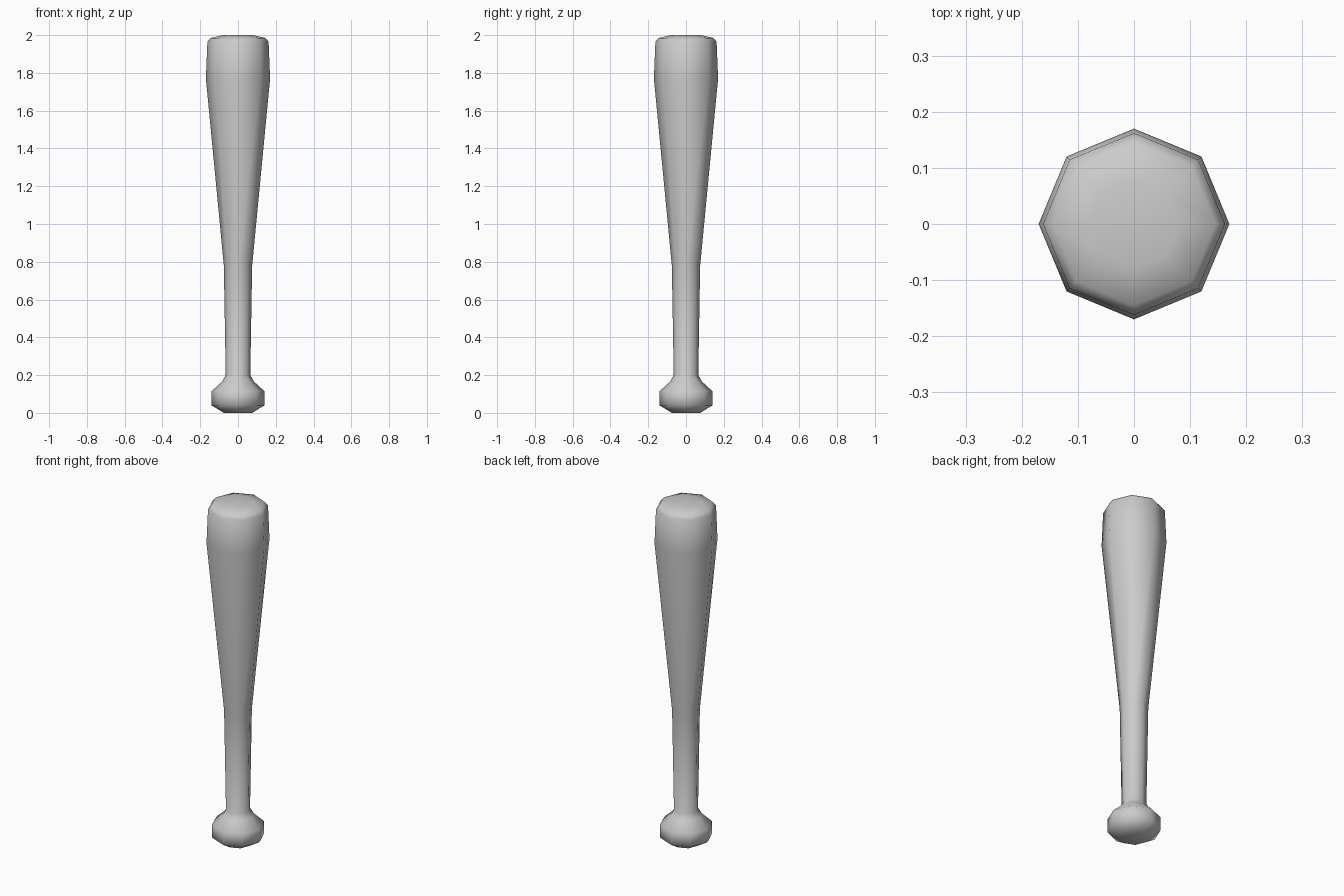
import bpy, bmesh
from math import cos, sin, tau

if "Cube" in bpy.data.objects:
    bpy.data.objects.remove(bpy.data.objects["Cube"])

SIDES = 8
# profile as (radius, height), from knob base to barrel tip
PROFILE = [(0.075, 0.0), (0.14, 0.04), (0.14, 0.115), (0.085, 0.165), (0.065, 0.2),
           (0.075, 0.78), (0.17, 1.77), (0.162, 1.965), (0.145, 1.985), (0.08, 2.0)]

bm = bmesh.new()
rings = [[bm.verts.new((r * cos(tau * i / SIDES), r * sin(tau * i / SIDES), z))
          for i in range(SIDES)] for r, z in PROFILE]

# lathed sides
for low, high in zip(rings, rings[1:]):
    for i in range(SIDES):
        j = (i + 1) % SIDES
        bm.faces.new((low[i], low[j], high[j], high[i]))

# end caps
bm.faces.new(rings[0][::-1])
bm.faces.new(rings[-1])
for f in bm.faces:
    f.smooth = True

mesh = bpy.data.meshes.new("bat")
bm.to_mesh(mesh)
bm.free()
bat = bpy.data.objects.new("bat", mesh)
bpy.context.collection.objects.link(bat)
